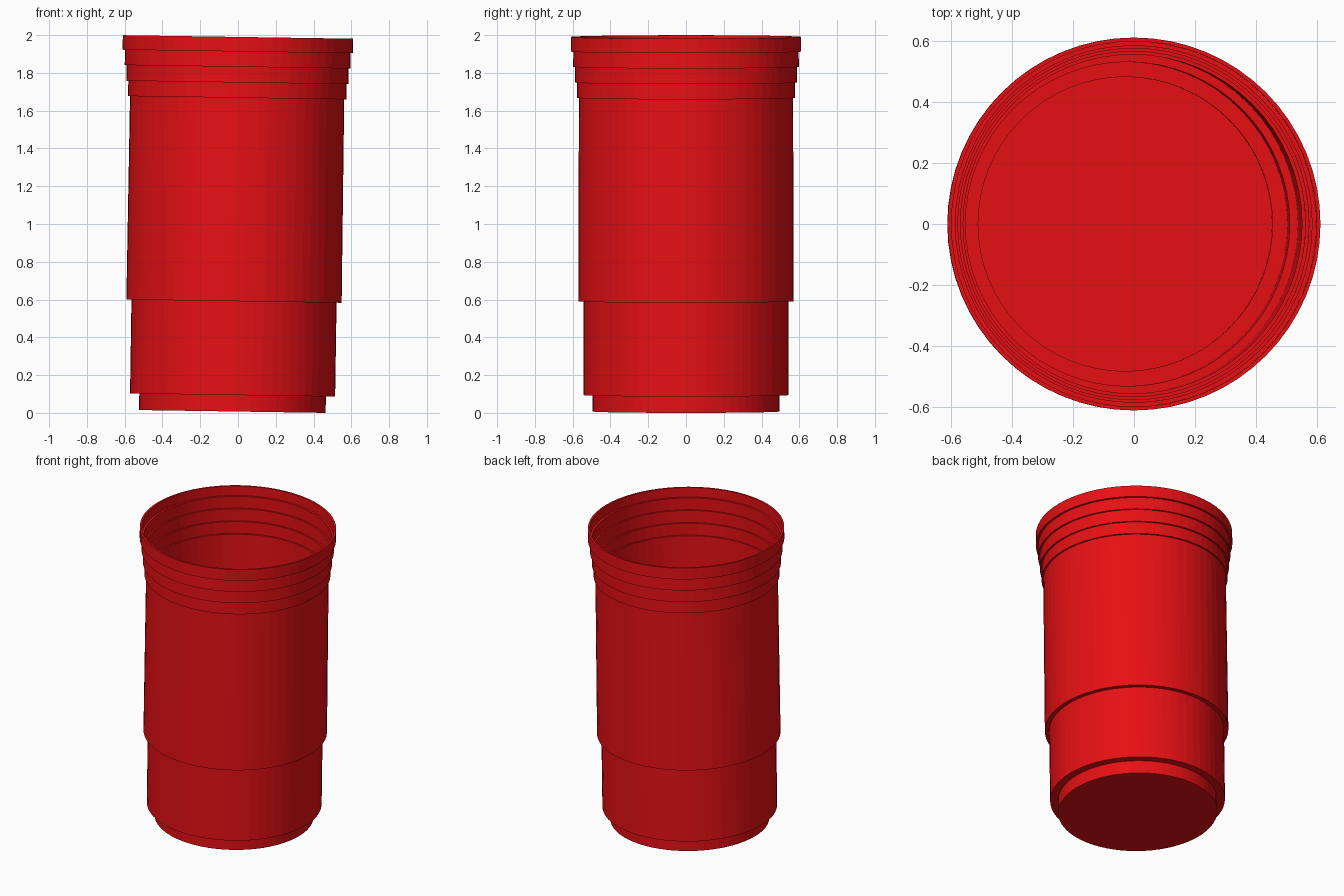
import bpy, bmesh, math
from mathutils import Matrix

if "Cube" in bpy.data.objects:
    bpy.data.objects.remove(bpy.data.objects["Cube"])

SIDES, TILT, WALL = 64, 0.0152, 0.0125

# outer wall tiers: (bottom height, bottom radius, top radius)
tiers = [(0.0, 0.494, 0.494), (0.087, 0.543, 0.543), (0.584, 0.570, 0.567),
         (1.661, 0.578, 0.577), (1.742, 0.588, 0.587), (1.825, 0.598, 0.596),
         (1.906, 0.610, 0.610)]
HEIGHT = 1.983

# stepped outer profile, and an inner profile offset by the wall thickness
outer, inner = [], []
for i, (z, r0, r1) in enumerate(tiers):
    last = i == len(tiers) - 1
    top = HEIGHT if last else tiers[i + 1][0]
    outer += [(r0, z), (r1, top)]
    inner += [(r0 - WALL, z + WALL), (r1 - WALL, top if last else top + WALL)]
profile = outer + inner[::-1]

# revolve the profile; the two ends are closed as flat underside and floor
bm = bmesh.new()
rings = []
for r, z in profile:
    rings.append([bm.verts.new((r * math.cos(2 * math.pi * k / SIDES),
                                r * math.sin(2 * math.pi * k / SIDES), z))
                  for k in range(SIDES)])
for a, b in zip(rings, rings[1:]):
    for k in range(SIDES):
        n = (k + 1) % SIDES
        bm.faces.new((a[k], a[n], b[n], b[k]))
bm.faces.new(rings[0][::-1])
bm.faces.new(rings[-1])

# slight lean toward +x, standing on its lowest edge
bm.transform(Matrix.Translation((-0.030, 0, 0.494 * math.sin(TILT)))
             @ Matrix.Rotation(TILT, 4, 'Y'))
bmesh.ops.recalc_face_normals(bm, faces=bm.faces)

mesh = bpy.data.meshes.new("cup")
bm.to_mesh(mesh)
bm.free()
cup = bpy.data.objects.new("cup", mesh)
bpy.context.collection.objects.link(cup)

red = bpy.data.materials.new("red_plastic")
red.diffuse_color = (0.8, 0.005, 0.007, 1)
red.use_nodes = True
red.node_tree.nodes["Principled BSDF"].inputs["Base Color"].default_value = red.diffuse_color
mesh.materials.append(red)
